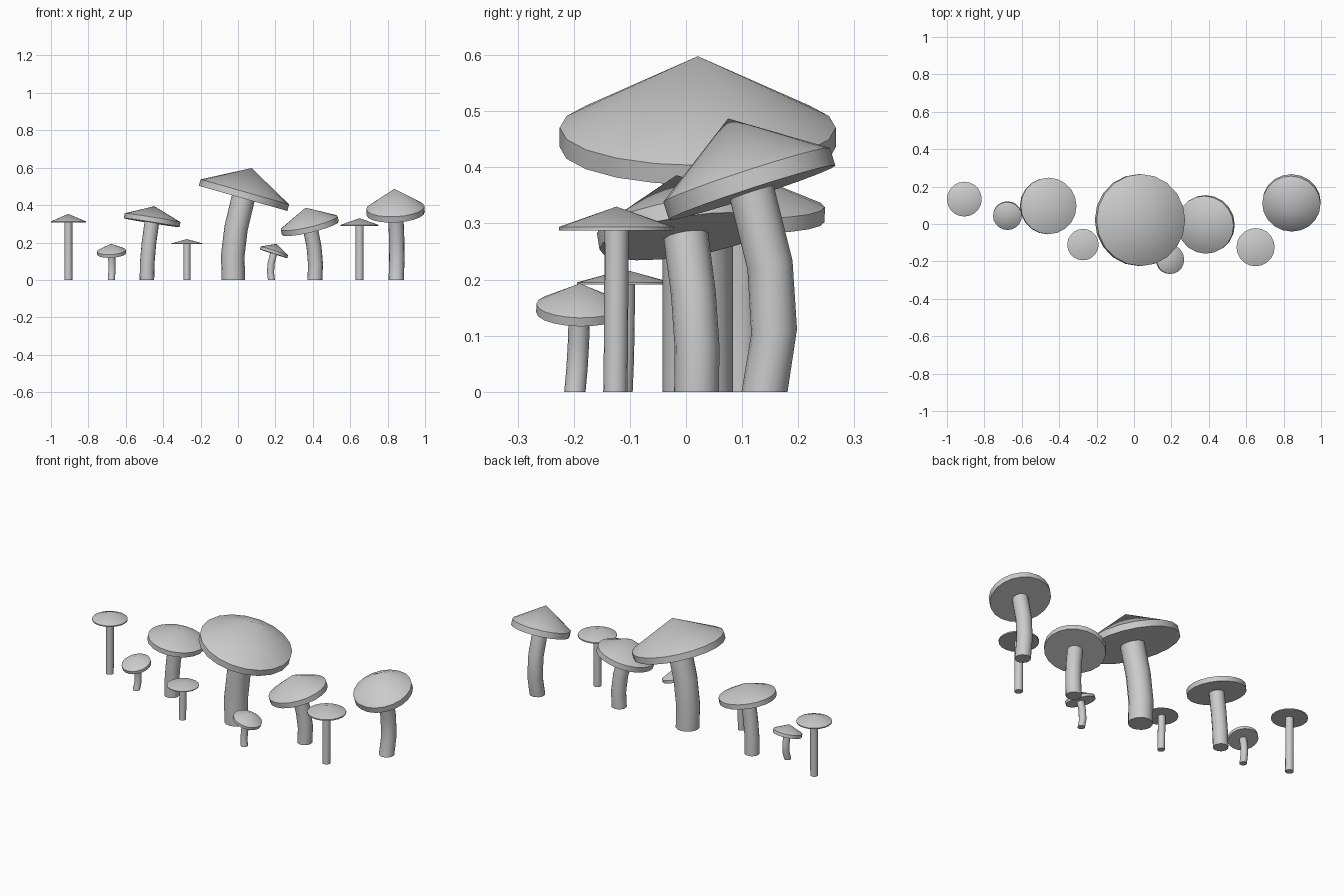
import bpy, bmesh, math
from mathutils import Vector

if "Cube" in bpy.data.objects:
    bpy.data.objects.remove(bpy.data.objects["Cube"])

UP = Vector((0, 0, 1))


def finish(name, bm):
    bmesh.ops.recalc_face_normals(bm, faces=bm.faces)
    mesh = bpy.data.meshes.new(name)
    bm.to_mesh(mesh)
    bm.free()
    obj = bpy.data.objects.new(name, mesh)
    bpy.context.collection.objects.link(obj)
    bpy.ops.object.select_all(action='DESELECT')
    obj.select_set(True)
    bpy.context.view_layer.objects.active = obj
    bpy.ops.object.shade_smooth_by_angle(angle=math.radians(35))


def ring(bm, centre, axis, radius, sides):
    turn = UP.rotation_difference(axis)
    angles = [math.tau * i / sides for i in range(sides)]
    return [bm.verts.new(centre + turn @ Vector((math.cos(a), math.sin(a), 0)) * radius)
            for a in angles]


def bridge(bm, a, b):
    n = len(a)
    for i in range(n):
        j = (i + 1) % n
        bm.faces.new((a[i], a[j], b[j], b[i]))


def mushroom(name, base, stem_r, bottom, tip, cap_r, rim):
    base, bottom, tip = Vector((*base, 0)), Vector(bottom), Vector(tip)
    axis = (tip - bottom).normalized()

    # bent stem: three segments that meet the cap along its axis
    bm = bmesh.new()
    bend = bottom - axis * bottom.z * 0.6
    rings = []
    for t in (0, 1 / 3, 2 / 3, 1):
        p = base * (1 - t) ** 2 + bend * 2 * t * (1 - t) + bottom * t * t
        if t == 1:
            p = p + axis * rim * 0.3
        rings.append(ring(bm, p, UP.lerp(axis, t), stem_r, 16))
    for a, b in zip(rings, rings[1:]):
        bridge(bm, a, b)
    bm.faces.new(rings[0])
    bm.faces.new(rings[-1])
    finish(name + "_stem", bm)

    # cap: short upright rim under a cone
    bm = bmesh.new()
    low = ring(bm, bottom, axis, cap_r, 20)
    high = ring(bm, bottom + axis * rim, axis, cap_r, 20)
    bridge(bm, low, high)
    bm.faces.new(low)
    top = bm.verts.new(tip)
    for i in range(20):
        bm.faces.new((high[i], high[(i + 1) % 20], top))
    finish(name + "_cap", bm)


# name, stem base, stem radius, cap underside centre, cap tip, cap radius, rim height
mushroom("thin_left", (-.907, .132), .021, (-.907, .133, .307), (-.907, .133, .353), .093, .006)
mushroom("small_left", (-.677, .045), .019, (-.676, .047, .139), (-.679, .032, .193), .077, .018)
mushroom("medium_left", (-.487, .096), .039, (-.461, .096, .306), (-.447, .098, .394), .151, .027)
mushroom("thin_front", (-.273, -.114), .019, (-.273, -.11, .191), (-.273, -.11, .218), .084, .004)
mushroom("large_centre", (-.025, .021), .063, (.027, .021, .436), (.073, .021, .598), .246, .036)
mushroom("small_front", (.179, -.198), .019, (.19, -.19, .14), (.207, -.189, .193), .077, .016)
mushroom("medium_right", (.411, .019), .04, (.387, 0, .277), (.361, -.017, .386), .156, .03)
mushroom("thin_right", (.65, -.126), .0215, (.65, -.124, .287), (.65, -.124, .33), .102, .007)
mushroom("tall_right", (.846, .14), .041, (.843, .118, .355), (.836, .075, .487), .156, .033)
